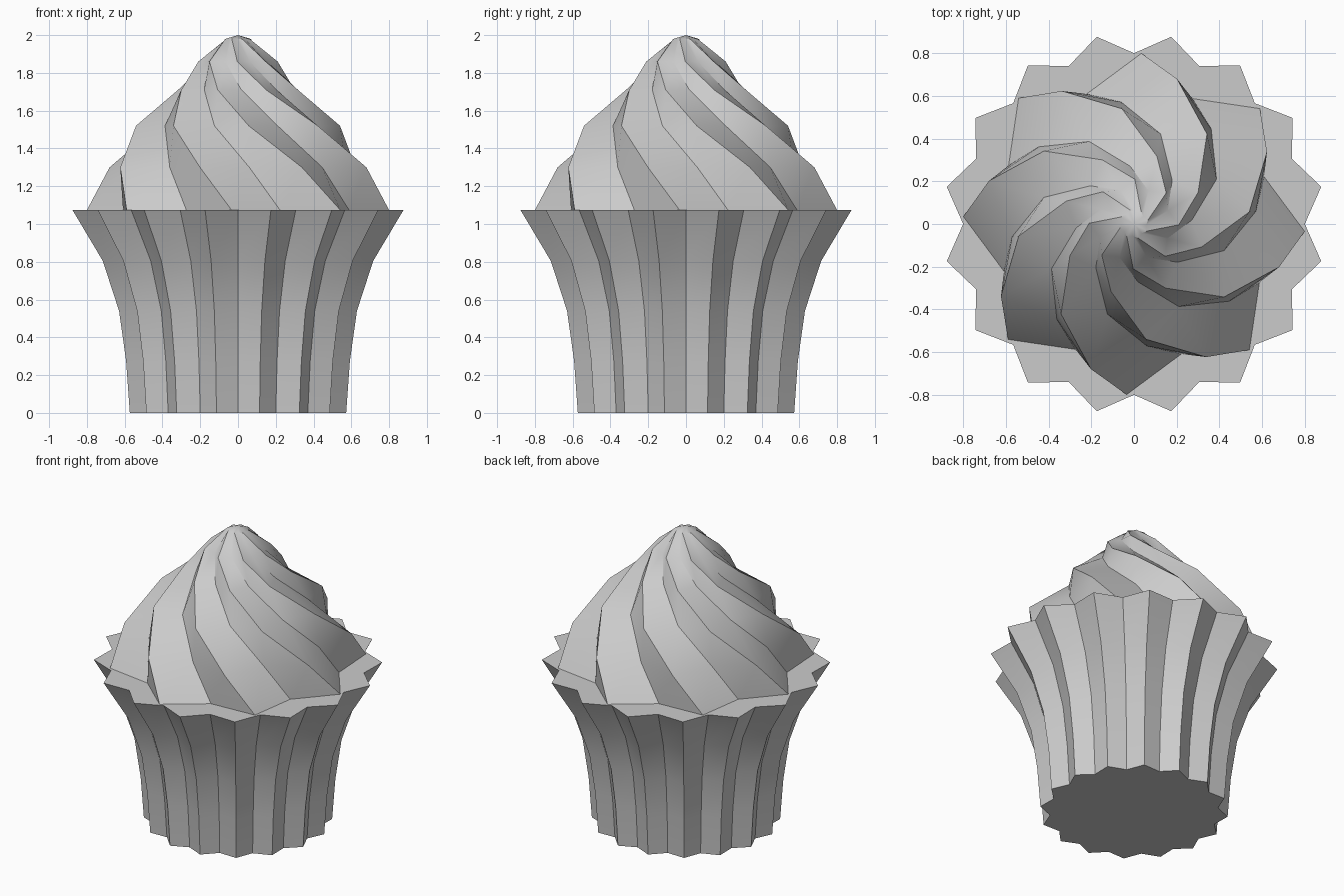
import bpy, bmesh
from math import sin, cos, radians, pi

if "Cube" in bpy.data.objects:
    bpy.data.objects.remove(bpy.data.objects["Cube"])


def star_loft(name, points, ratio, levels, pole=None, smooth=30):
    """Stack star-shaped rings (z, tip radius, tip angle in degrees) into a closed body."""
    bm = bmesh.new()
    n = points * 2
    rings = []
    for z, r, turn in levels:
        ring = []
        for i in range(n):
            a = radians(turn) + i * 2 * pi / n
            rad = r if i % 2 == 0 else r * ratio
            ring.append(bm.verts.new((rad * cos(a), rad * sin(a), z)))
        rings.append(ring)
    for low, high in zip(rings, rings[1:]):
        for i in range(n):
            j = (i + 1) % n
            bm.faces.new((low[i], low[j], high[j], high[i]))
    bm.faces.new(rings[0][::-1])
    if pole is None:
        bm.faces.new(rings[-1])
    else:
        top = bm.verts.new((0, 0, pole))
        for i in range(n):
            bm.faces.new((rings[-1][i], rings[-1][(i + 1) % n], top))
    bmesh.ops.recalc_face_normals(bm, faces=bm.faces)
    mesh = bpy.data.meshes.new(name)
    bm.to_mesh(mesh)
    bm.free()
    obj = bpy.data.objects.new(name, mesh)
    bpy.context.collection.objects.link(obj)
    bpy.ops.object.select_all(action='DESELECT')
    obj.select_set(True)
    bpy.context.view_layer.objects.active = obj
    bpy.ops.object.shade_smooth_by_angle(angle=radians(smooth))
    return obj


# Pleated paper cup, flaring towards the rim
star_loft("paper_cup", 16, 0.895,
          [(0, 0.584, 11.25), (0.275, 0.604, 11.25), (0.54, 0.642, 11.25),
           (0.805, 0.73, 11.25), (1.075, 0.894, 11.25)], smooth=20)

# Eight-ridged frosting, twisting clockwise as it rises
star_loft("frosting_swirl", 8, 0.81,
          [(1.075, 0.80, -2.5), (1.30, 0.709, -16.5), (1.52, 0.543, -39),
           (1.71, 0.335, -63.7), (1.86, 0.21, -91), (1.98, 0.07, -118)],
          pole=2.0, smooth=30)
